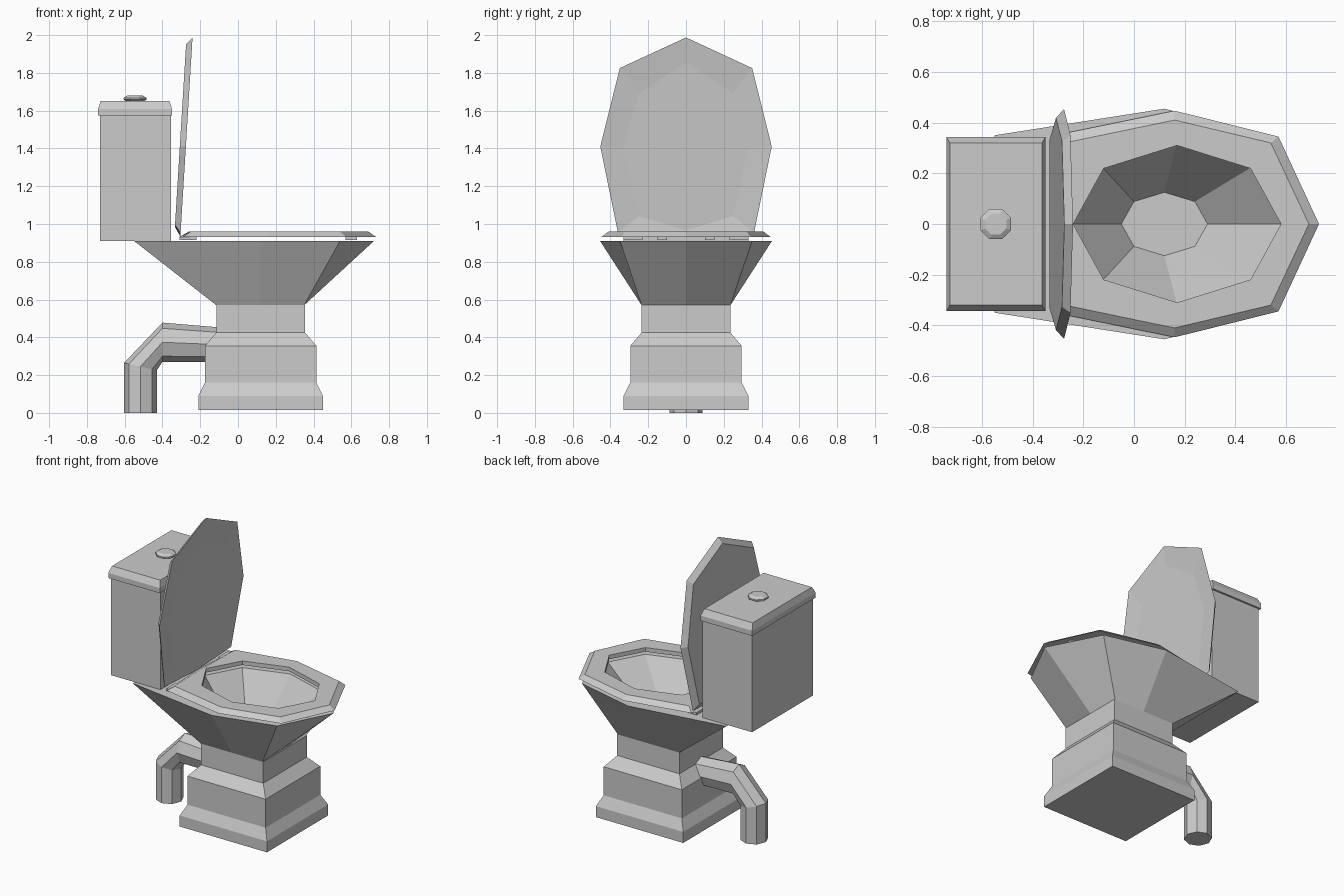
import bpy, bmesh, math
from mathutils import Vector

if "Cube" in bpy.data.objects:
    bpy.data.objects.remove(bpy.data.objects["Cube"])


def loft(name, rings, closed=False):
    """Skin equal-length rings; cap the ends, or join last ring to first."""
    bm = bmesh.new()
    vs = [[bm.verts.new(p) for p in ring] for ring in rings]
    n = len(vs[0])
    pairs = list(zip(vs, vs[1:])) + ([(vs[-1], vs[0])] if closed else [])
    for a, b in pairs:
        for i in range(n):
            j = (i + 1) % n
            bm.faces.new((a[i], a[j], b[j], b[i]))
    if not closed:
        bm.faces.new(vs[0])
        bm.faces.new(vs[-1])
    bmesh.ops.recalc_face_normals(bm, faces=bm.faces)
    me = bpy.data.meshes.new(name)
    bm.to_mesh(me)
    bm.free()
    ob = bpy.data.objects.new(name, me)
    bpy.context.collection.objects.link(ob)
    return ob


def mirrored(half):
    """Eight-point outline from five points running front to back."""
    return half + [(x, -y) for x, y in half[3:0:-1]]


def at(outline, z, cx=0):
    return [(x + cx, y, z) for x, y in outline]


def rect(cx, hx, hy, z, cy=0):
    return [(cx + sx * hx, cy + sy * hy, z) for sx, sy in ((1, 1), (-1, 1), (-1, -1), (1, -1))]


def octagon(cx, rx, ry, z, turn=0.0):
    return [(cx + rx * math.cos(i * math.pi / 4 + turn),
             ry * math.sin(i * math.pi / 4 + turn), z) for i in range(8)]


# Stepped square pedestal
loft("pedestal", [rect(0.12, h, h, z) for h, z in (
    (0.33, 0.015), (0.33, 0.09), (0.295, 0.16), (0.295, 0.355), (0.235, 0.425), (0.235, 0.57))])

# Bowl: square foot flaring to the rim, then down into the basin
foot = mirrored([(0.35, 0), (0.35, 0.235), (0.12, 0.235), (-0.115, 0.235), (-0.115, 0)])
rim = mirrored([(0.72, 0), (0.54, 0.35), (0.12, 0.455), (-0.55, 0.35), (-0.55, 0)])
loft("bowl", [at(foot, 0.57), at(rim, 0.91),
              octagon(0.17, 0.42, 0.32, 0.91), octagon(0.12, 0.17, 0.125, 0.62)])

# Seat ring with bevelled outer edge
outer = mirrored([(0.57, 0), (0.41, 0.345), (0, 0.447), (-0.45, 0.355), (-0.47, 0)])
inset = mirrored([(0.53, 0), (0.38, 0.32), (0, 0.41), (-0.41, 0.325), (-0.42, 0)])
loft("seat", [at(outer, 0.932, 0.16), at(inset, 0.96, 0.16),
              octagon(0.17, 0.41, 0.31, 0.96), octagon(0.17, 0.41, 0.31, 0.932)], closed=True)

# Bumpers between seat and rim
for side, s in (("left", -1), ("right", 1)):
    for end, cx, cy, hx, hy in (("rear", -0.265, 0.28, 0.045, 0.05), ("front", 0.60, 0.125, 0.03, 0.025)):
        loft(f"{end}_{side}_bumper", [rect(cx, hx, hy, z, s * cy) for z in (0.915, 0.932)])

# Raised lid: same outline, tipped upright, with a shallow dished face
tilt = math.radians(3.5)
up = Vector((math.sin(tilt), 0, math.cos(tilt)))
back = Vector((-math.cos(tilt), 0, math.sin(tilt)))
origin = Vector((-0.276, 0, 1.41))


def tipped(outline, w, k=1.0):
    return [origin + up * (x * k) + Vector((0, y * k, 0)) + back * w for x, y in outline]


dish = mirrored([(0.445, 0), (0.28, 0.25), (0, 0.33), (-0.37, 0.25), (-0.445, 0)])
loft("lid", [tipped(dish, 0.012), tipped(outer, 0.0, 1.015), tipped(inset, 0.032, 1.02)])

# Tank, tank cover and flush button
loft("tank", [rect(-0.5425, 0.1875, 0.33, z) for z in (0.91, 1.575)])
loft("tank_cover", [rect(-0.545, hx, hy, z) for hx, hy, z in (
    (0.195, 0.343, 1.575), (0.195, 0.343, 1.61), (0.182, 0.32, 1.652))])
loft("flush_button", [octagon(-0.545, r, r, z, math.pi / 8) for r, z in (
    (0.05, 1.65), (0.065, 1.658), (0.065, 1.668), (0.045, 1.68))])

# Waste pipe: each ring given by its outer and inner edge in the x-z plane
rings = []
for a, b in (((-0.10, 0.453), (-0.10, 0.27)), ((-0.40, 0.478), (-0.40, 0.27)),
             ((-0.603, 0.265), (-0.43, 0.225)), ((-0.603, 0.0), (-0.43, 0.0))):
    a, b = Vector((a[0], 0, a[1])), Vector((b[0], 0, b[1]))
    rings.append([(a + b) / 2 + (a - b) / 2 * math.cos(i * math.pi / 4)
                  + Vector((0, 0.088 * math.sin(i * math.pi / 4), 0)) for i in range(8)])
loft("waste_pipe", rings)
